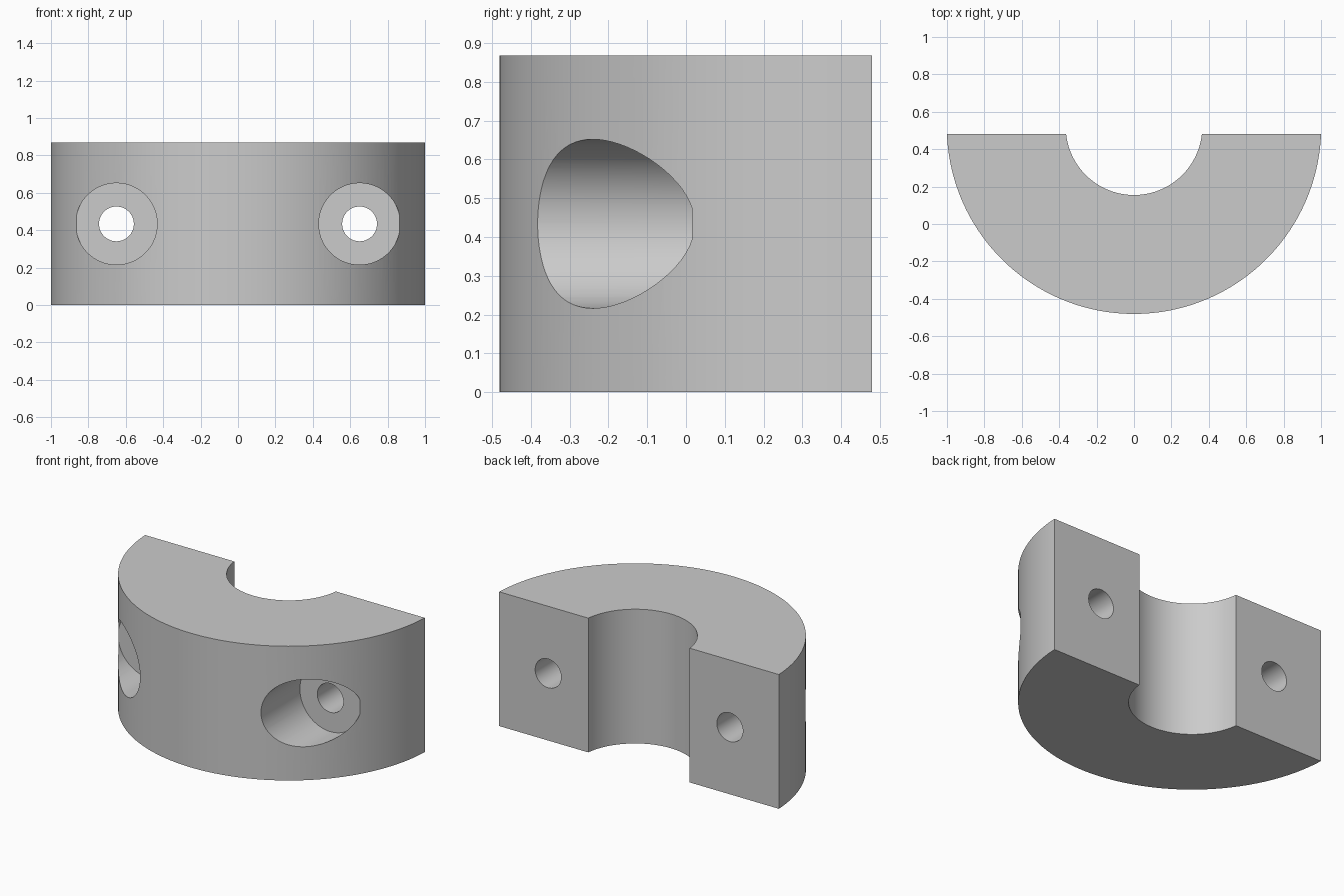
import bpy, bmesh
from math import asin, sin, cos, pi, radians
from mathutils import Matrix

cube = bpy.data.objects.get("Cube")
if cube:
    bpy.data.objects.remove(cube, do_unlink=True)

HEIGHT, BACK, CENTRE_Y = 0.868, 0.48, 0.52
OUTER_R, INNER_R = 1.0008, 0.365
BOLT_X, BOLT_Z = 0.65, HEIGHT / 2

grey = bpy.data.materials.new("plain grey")
grey.use_nodes = True
colour = (0.6, 0.6, 0.6, 1)
grey.diffuse_color = colour
grey.node_tree.nodes["Principled BSDF"].inputs["Base Color"].default_value = colour


def add_object(name, bm):
    mesh = bpy.data.meshes.new(name)
    bmesh.ops.recalc_face_normals(bm, faces=bm.faces)
    bm.to_mesh(mesh)
    bm.free()
    mesh.materials.append(grey)
    obj = bpy.data.objects.new(name, mesh)
    bpy.context.collection.objects.link(obj)
    return obj


def arc(radius, steps):
    """Arc below the flat back plane, from +x round the front to -x."""
    start = -asin((CENTRE_Y - BACK) / radius)
    sweep = -pi - 2 * start
    return [(radius * cos(start + sweep * i / steps),
             CENTRE_Y + radius * sin(start + sweep * i / steps))
            for i in range(steps + 1)]


def drill(name, x, radius, y0, y1):
    """Cylinder cutter running along y."""
    bm = bmesh.new()
    place = Matrix.Translation((x, (y0 + y1) / 2, BOLT_Z)) @ Matrix.Rotation(pi / 2, 4, 'X')
    bmesh.ops.create_cone(bm, cap_ends=True, segments=72, radius1=radius,
                          radius2=radius, depth=y1 - y0, matrix=place)
    obj = add_object(name, bm)
    obj.hide_render = True
    obj.hide_set(True)
    return obj


# Half-ring body
bm = bmesh.new()
outline = arc(OUTER_R, 96) + arc(INNER_R, 64)[::-1]
face = bm.faces.new([bm.verts.new((x, y, 0)) for x, y in outline])
top = bmesh.ops.extrude_face_region(bm, geom=[face])["geom"]
bmesh.ops.translate(bm, vec=(0, 0, HEIGHT),
                    verts=[v for v in top if isinstance(v, bmesh.types.BMVert)])
clamp = add_object("clamp_half", bm)

# Counterbored bolt holes on each side
cutters = []
for side, x in (("left", BOLT_X), ("right", -BOLT_X)):
    cutters.append(drill(side + "_counterbore_cutter", x, 0.218, -0.8, 0.015))
    cutters.append(drill(side + "_bolt_hole_cutter", x, 0.093, -0.2, 0.8))
for cutter in cutters:
    mod = clamp.modifiers.new(cutter.name, 'BOOLEAN')
    mod.operation = 'DIFFERENCE'
    mod.solver = 'EXACT'
    mod.object = cutter

# Apply the cuts, then remove the cutters
bpy.context.view_layer.objects.active = clamp
clamp.select_set(True)
for mod in list(clamp.modifiers):
    bpy.ops.object.modifier_apply(modifier=mod.name)
for cutter in cutters:
    bpy.data.objects.remove(cutter, do_unlink=True)
bpy.ops.object.shade_smooth_by_angle(angle=radians(30))
